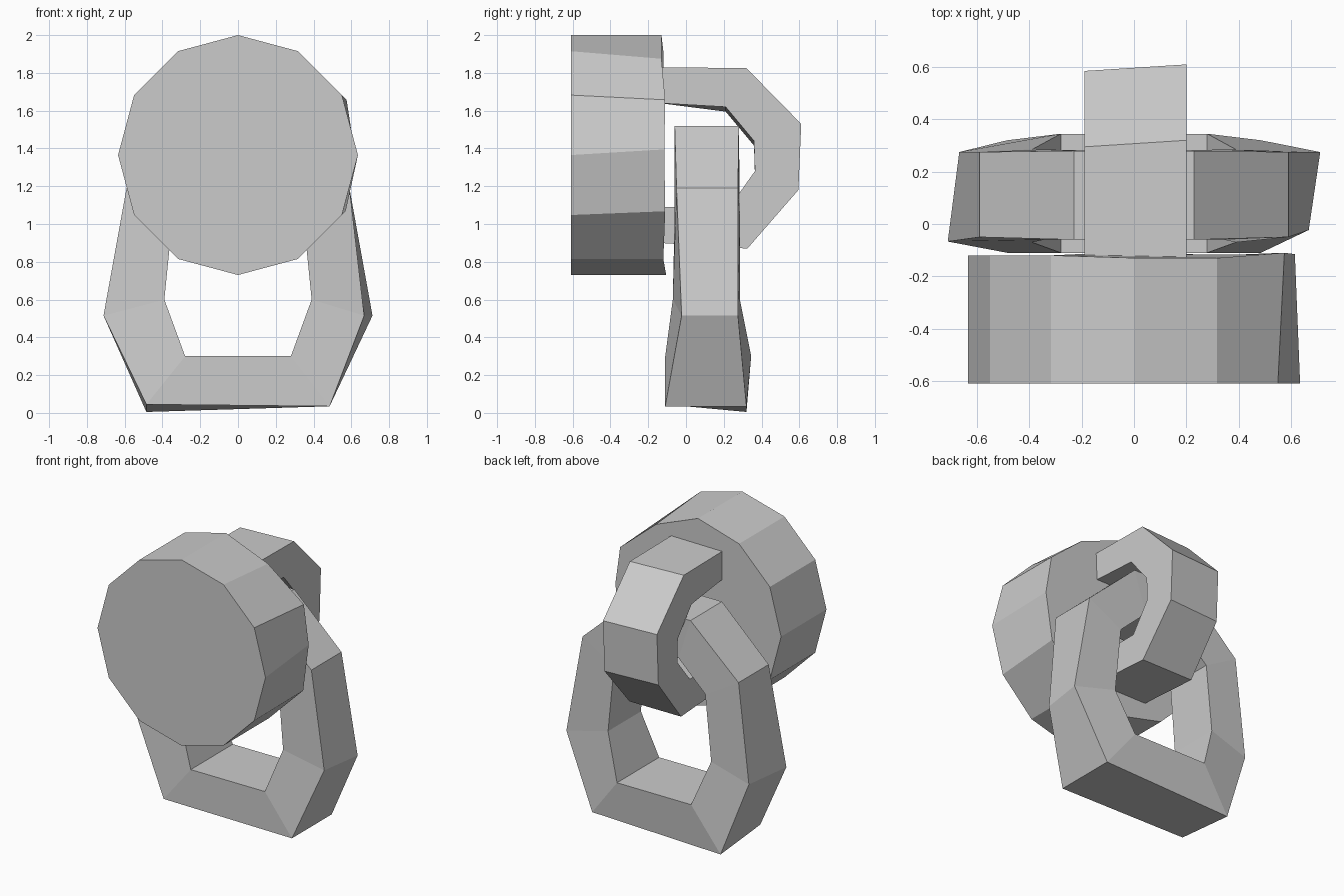
import bpy
import bmesh
from math import sin, cos, pi

default_cube = bpy.data.objects.get("Cube")
if default_cube:
    bpy.data.objects.remove(default_cube, do_unlink=True)

grey = bpy.data.materials.new("plain grey")
grey.use_nodes = True
colour = (0.6, 0.6, 0.6, 1)
grey.diffuse_color = colour
grey.node_tree.nodes["Principled BSDF"].inputs["Base Color"].default_value = colour


def loft(name, sections, closed):
    """Bridge equal cross-sections; either join the ends or cap them."""
    bm = bmesh.new()
    loops = [[bm.verts.new(p) for p in section] for section in sections]
    pairs = list(zip(loops, loops[1:]))
    if closed:
        pairs.append((loops[-1], loops[0]))
    else:
        bm.faces.new(loops[0])
        bm.faces.new(loops[-1])
    for a, b in pairs:
        for i in range(len(a)):
            j = (i + 1) % len(a)
            bm.faces.new((a[i], a[j], b[j], b[i]))
    bmesh.ops.recalc_face_normals(bm, faces=bm.faces)
    mesh = bpy.data.meshes.new(name)
    bm.to_mesh(mesh)
    bm.free()
    mesh.materials.append(grey)
    obj = bpy.data.objects.new(name, mesh)
    bpy.context.collection.objects.link(obj)
    return obj


# Thick twelve-sided disc, with a slightly uneven back rim
sides, radius, centre_z = 12, 0.635, 1.365
front_rim = [(radius * sin(2 * pi * i / sides), -0.61,
              centre_z + radius * cos(2 * pi * i / sides)) for i in range(sides)]
rim_shift = {0: (0, -0.01, 0), 1: (0, -0.01, -0.04), 2: (0.025, 0.01, -0.025),
             3: (-0.02, 0.005, 0.03), 4: (0.02, 0.01, 0.02), 6: (0, 0.015, 0)}
back_rim = []
for i, (x, y, z) in enumerate(front_rim):
    dx, dy, dz = rim_shift.get(i, (0, 0, 0))
    back_rim.append((x + dx, -0.12 + dy, z + dz))
loft("disc", [front_rim, back_rim], closed=False)

# Square-section loop fixed to the back of the disc: outer and inner (y, z)
loop_outer = [(-0.14, 1.83), (0.32, 1.825), (0.61, 1.53),
              (0.595, 1.18), (0.325, 0.87), (-0.14, 0.9)]
loop_inner = [(-0.14, 1.64), (0.21, 1.62), (0.36, 1.44),
              (0.365, 1.28), (0.23, 1.09), (-0.14, 1.09)]
sections = []
for k, ((oy, oz), (iy, iz)) in enumerate(zip(loop_outer, loop_inner)):
    lean = 0.025 if 0 < k < 4 else 0
    sections.append([(0.2, oy, oz), (-0.19, oy - lean, oz),
                     (-0.19, iy, iz - lean), (0.2, iy, iz)])
loft("holding_loop", sections, closed=False)

# Hanging ring, bottom to top: x, z, front y, back y for outer then inner edge
half_ring = [((0.485, 0.035, -0.11, 0.32), (0.28, 0.3, -0.11, 0.345)),
             ((0.69, 0.515, -0.045, 0.275), (0.39, 0.6, -0.07, 0.285)),
             ((0.59, 1.19, -0.05, 0.275), (0.345, 1.05, -0.06, 0.285)),
             ((0.23, 1.52, -0.06, 0.28), (0.14, 1.24, -0.06, 0.28))]


def ring_section(side, k):
    (ox, oz, of, ob), (ix, iz, jf, jb) = half_ring[k]
    twist = 0.022 if k == 1 else 0
    drop = 0.03 if k == 0 and side < 0 else 0
    return [(side * ox - twist, of + side * twist, oz + drop / 3),
            (side * ox + twist, ob, oz - drop),
            (side * ix, jb, iz), (side * ix, jf, iz)]


order = [(1, k) for k in range(4)] + [(-1, k) for k in reversed(range(4))]
loft("hanging_ring", [ring_section(s, k) for s, k in order], closed=True)
